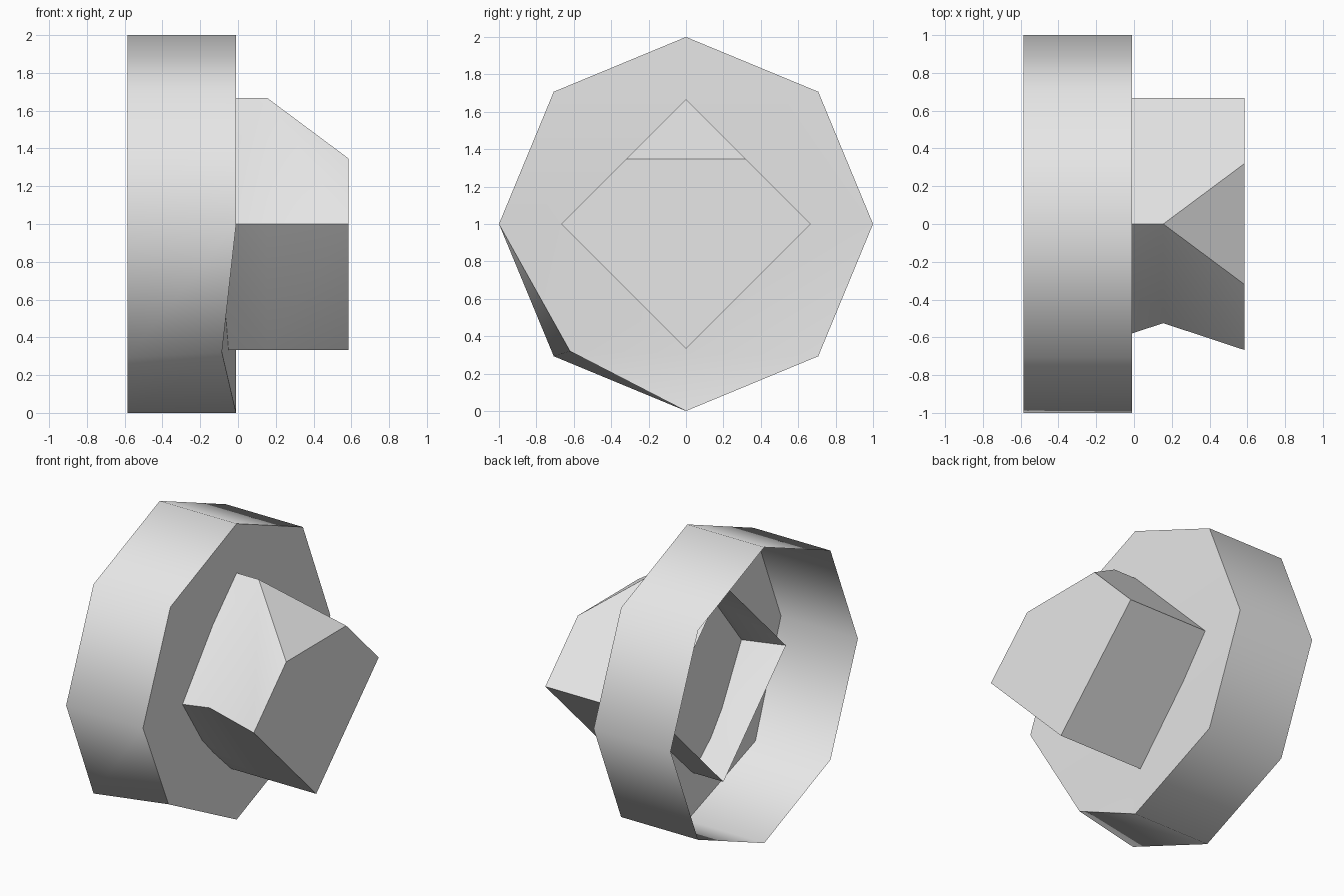
import bpy, bmesh, math

cube = bpy.data.objects.get("Cube")
if cube:
    bpy.data.objects.remove(cube)

grey = bpy.data.materials.new("light grey")
grey.use_nodes = True
grey.diffuse_color = (0.8, 0.8, 0.8, 1)
grey.node_tree.nodes["Principled BSDF"].inputs["Base Color"].default_value = (0.8, 0.8, 0.8, 1)


def ring(bm, x, radius, sides):
    """Ring of vertices around the x axis at height 1, starting at +y."""
    step = math.tau / sides
    return [bm.verts.new((x, radius * math.cos(i * step), 1 + radius * math.sin(i * step)))
            for i in range(sides)]


def finish(bm, name, angle):
    mesh = bpy.data.meshes.new(name)
    bm.to_mesh(mesh)
    bm.free()
    mesh.materials.append(grey)
    obj = bpy.data.objects.new(name, mesh)
    bpy.context.collection.objects.link(obj)
    bpy.ops.object.select_all(action='DESELECT')
    obj.select_set(True)
    bpy.context.view_layer.objects.active = obj
    bpy.ops.object.shade_smooth_by_angle(angle=math.radians(angle))
    return obj


# Eight-sided drum, open at the back, with one dented corner on its closed face
bm = bmesh.new()
rim = ring(bm, -0.585, 1, 8)
face = ring(bm, -0.01, 1, 8)
face[5].co = (-0.085, -0.62, 0.32)
for i in range(8):
    j = (i + 1) % 8
    bm.faces.new((rim[j], rim[i], face[i], face[j]))
bm.faces.new(face[:5])
for a, b in ((6, 7), (7, 0), (0, 4)):
    bm.faces.new((face[5], face[a], face[b]))
finish(bm, "drum", 50)

# Square hollow block through the drum face: pinched front edge, cut top corner
bm = bmesh.new()
R = 0.667
back = ring(bm, -0.28, R, 4)
end = ring(bm, 0.585, R, 4)
top_mid = bm.verts.new((0.155, 0, 1 + R))
low_mid = bm.verts.new((0.155, 0, 1 - R))
pinch = bm.verts.new((0.155, -0.525, 1))
cut = [bm.verts.new((0.585, y, 1.347)) for y in (0.32, -0.32)]

# Rear-facing sides
bm.faces.new((back[0], end[0], cut[0], top_mid, back[1]))
bm.faces.new((back[0], back[3], low_mid, end[3], end[0]))
# Front-facing sides, drawn in towards the pinch
bm.faces.new((back[1], top_mid, back[2]))
bm.faces.new((top_mid, cut[1], end[2]))
bm.faces.new((back[3], back[2], low_mid))
bm.faces.new((low_mid, end[2], end[3]))
for mid in (top_mid, low_mid):
    bm.faces.new((back[2], mid, pinch))
    bm.faces.new((pinch, mid, end[2]))
# Cut corner and end cap
bm.faces.new((top_mid, cut[0], cut[1]))
bm.faces.new((end[0], cut[0], cut[1], end[2], end[3]))
bm.verts.remove(end[1])
bmesh.ops.recalc_face_normals(bm, faces=bm.faces)
finish(bm, "block", 30)
